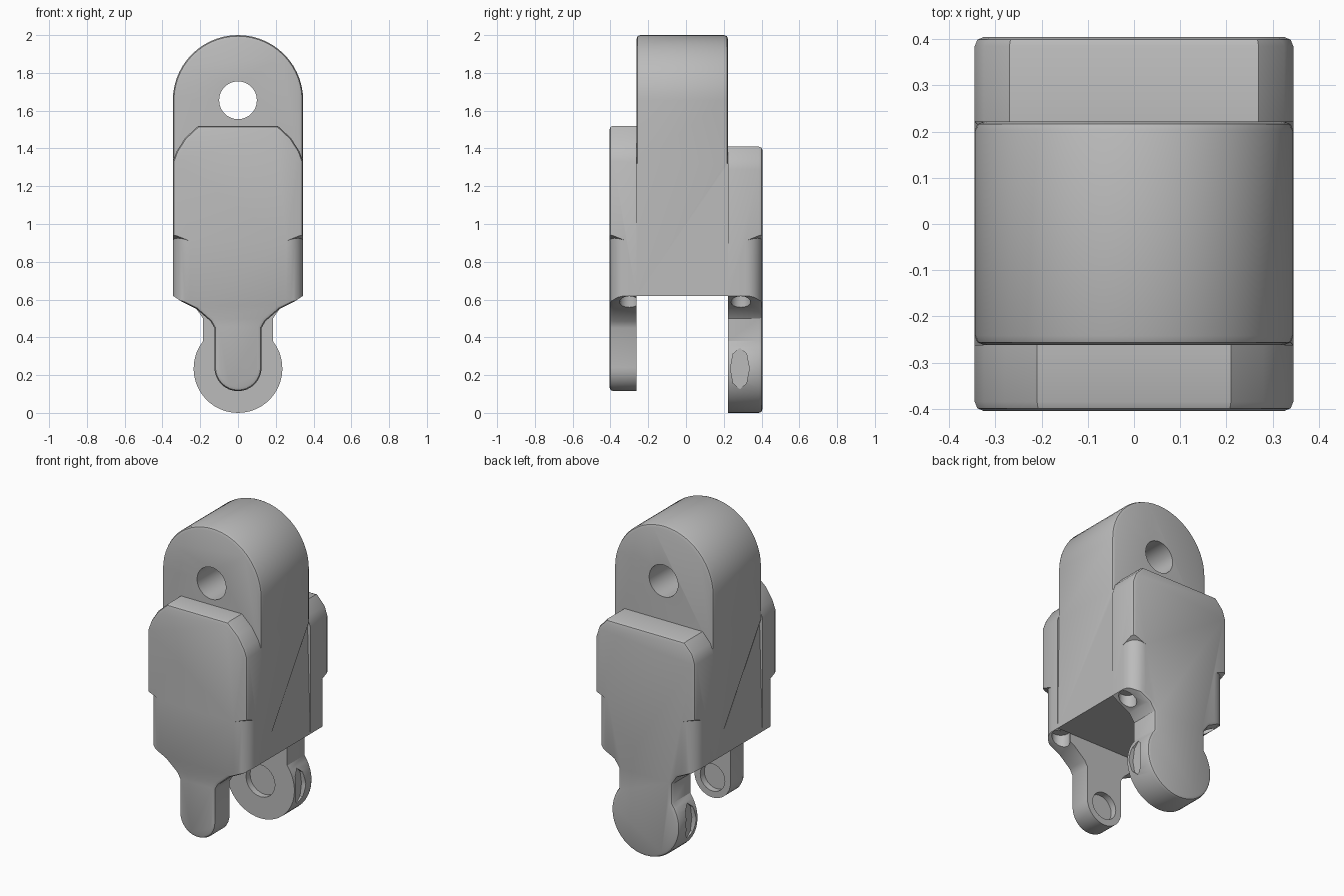
import bpy, bmesh
from math import sin, cos, pi, radians
from mathutils import Matrix, Vector

if "Cube" in bpy.data.objects:
    bpy.data.objects.remove(bpy.data.objects["Cube"])

grey = bpy.data.materials.new("plain_grey")
grey.use_nodes = True
COLOUR = (0.5, 0.5, 0.5, 1)
grey.diffuse_color = COLOUR
grey.node_tree.nodes["Principled BSDF"].inputs["Base Color"].default_value = COLOUR

W, FRONT, BACK = 0.345, -0.405, 0.405
LUG_FRONT, LUG_BACK, FLOOR = -0.262, 0.222, 0.62


def arc(cz, r, start, end, n):
    """Points on a circle round x = 0, angles in degrees."""
    return [(r * cos(radians(start + (end - start) * i / n)),
             cz + r * sin(radians(start + (end - start) * i / n))) for i in range(n + 1)]


def mirrored(half):
    """Close a right-hand half outline (bottom to top) across x = 0."""
    return half + [(-x, z) for x, z in reversed(half) if abs(x) > 1e-4]


def finish(name, bm):
    bmesh.ops.recalc_face_normals(bm, faces=bm.faces)
    mesh = bpy.data.meshes.new(name)
    bm.to_mesh(mesh)
    bm.free()
    mesh.materials.append(grey)
    obj = bpy.data.objects.new(name, mesh)
    bpy.context.collection.objects.link(obj)
    return obj


def slab(name, outline, y0, y1, bevel_ys, bevel_above, width):
    """Extrude an x-z outline along y and round the rims lying at bevel_ys."""
    bm = bmesh.new()
    face = bm.faces.new([bm.verts.new((x, y0, z)) for x, z in outline])
    new = bmesh.ops.extrude_face_region(bm, geom=[face])["geom"]
    bmesh.ops.translate(bm, vec=(0, y1 - y0, 0),
                        verts=[v for v in new if isinstance(v, bmesh.types.BMVert)])
    rims = [e for e in bm.edges if any(
        all(abs(v.co.y - y) < 1e-4 and v.co.z > bevel_above for v in e.verts) for y in bevel_ys)]
    bmesh.ops.bevel(bm, geom=rims, offset=width, segments=2, profile=0.5, affect='EDGES')
    return finish(name, bm)


def cylinder(name, centre, r, depth, axis, sides=24, stretch=1):
    bm = bmesh.new()
    turn = {'X': Matrix.Rotation(pi / 2, 4, 'Y'), 'Y': Matrix.Rotation(pi / 2, 4, 'X'),
            'Z': Matrix.Identity(4)}[axis]
    place = Matrix.Translation(centre) @ Matrix.Diagonal((1, 1, stretch, 1)) @ turn
    bmesh.ops.create_cone(bm, cap_ends=True, segments=sides, radius1=r, radius2=r,
                          depth=depth, matrix=place)
    return finish(name, bm)


def corner_cutter(sx, sy):
    """Removes a rounded lower corner, leaving a sloping ledge above it."""
    r, n = 0.09, 6
    plan = [(r * sin(pi / 2 * i / n), r * cos(pi / 2 * i / n)) for i in range(n + 1)]
    plan += [(r + .05, 0), (r + .05, r + .05), (0, r + .05)]
    bm = bmesh.new()
    rows = [[], []]
    for a, b in plan:
        x, y = sx * (W - r + a), sy * (BACK - r + b)
        rows[0].append(bm.verts.new((x, y, 0.5)))
        rows[1].append(bm.verts.new((x, y, 0.91 + 0.4 * (a + b - r))))
    for row in rows:
        bm.faces.new(row)
    for i in range(len(plan)):
        j = (i + 1) % len(plan)
        bm.faces.new((rows[0][i], rows[0][j], rows[1][j], rows[1][i]))
    return finish("corner_cutter", bm)


def cut(obj, cutters):
    for c in cutters:
        c.hide_render = True
        mod = obj.modifiers.new("cut", 'BOOLEAN')
        mod.operation, mod.solver, mod.object = 'DIFFERENCE', 'EXACT', c
        bpy.context.view_layer.objects.active = obj
        bpy.ops.object.modifier_apply(modifier=mod.name)
        bpy.data.objects.remove(c)


# Central block with the rounded eye lug
lug = slab("central_lug", mirrored([(W, FLOOR), (W, 1.32)] + arc(1.655, W, 0, 90, 14)),
           LUG_FRONT, LUG_BACK, (LUG_FRONT, LUG_BACK), 1.3, 0.02)
cut(lug, [cylinder("eye_cutter", (0, 0, 1.655), 0.1, 2, 'Y', 32)])

# Front cheek with its slim leg
front = slab("front_cheek_and_leg", mirrored(
    arc(0.24, 0.125, -90, 0, 8) + [(0.125, 0.45), (0.145, 0.485), (0.22, 0.55), (0.3, 0.59),
     (W, FLOOR), (W, 1.33), (0.325, 1.385), (0.28, 1.455), (0.21, 1.52)]),
    FRONT, LUG_FRONT, (FRONT,), -1, 0.02)

# Back cheek with its disc-ended leg
back = slab("back_cheek_and_leg", mirrored(
    arc(0.235, 0.235, -90, 38, 16) + [(0.185, 0.5), (0.22, 0.55), (0.3, 0.59), (W, FLOOR),
     (W, 1.29), (0.325, 1.35), (0.27, 1.41)]),
    LUG_BACK, BACK, (BACK,), -1, 0.02)

# Rounded lower corners and pockets in the shoulders
for cheek, sy, y in ((front, -1, -0.3), (back, 1, 0.29)):
    for sx in (1, -1):
        cut(cheek, [corner_cutter(sx, sy),
                    cylinder("shoulder_pocket_cutter", (sx * 0.29, y, 0.54), 0.052, 0.2, 'Z', 16)])

# Round sockets on the inner faces of the legs, slots in the disc's sides
cut(front, [cylinder("socket_cutter", (0, LUG_FRONT, 0.24), 0.085, 0.08, 'Y')])
cut(back, [cylinder("socket_cutter", (0, LUG_BACK, 0.235), 0.1, 0.08, 'Y')])
cut(back, [cylinder("slot_cutter", (sx * 0.25, 0.285, 0.235), 0.05, 0.09, 'X', 8, 2.2)
           for sx in (1, -1)])

# Smooth the curves, keep the hard edges
for obj in (lug, front, back):
    bpy.ops.object.select_all(action='DESELECT')
    obj.select_set(True)
    bpy.context.view_layer.objects.active = obj
    bpy.ops.object.shade_smooth_by_angle(angle=radians(32))
